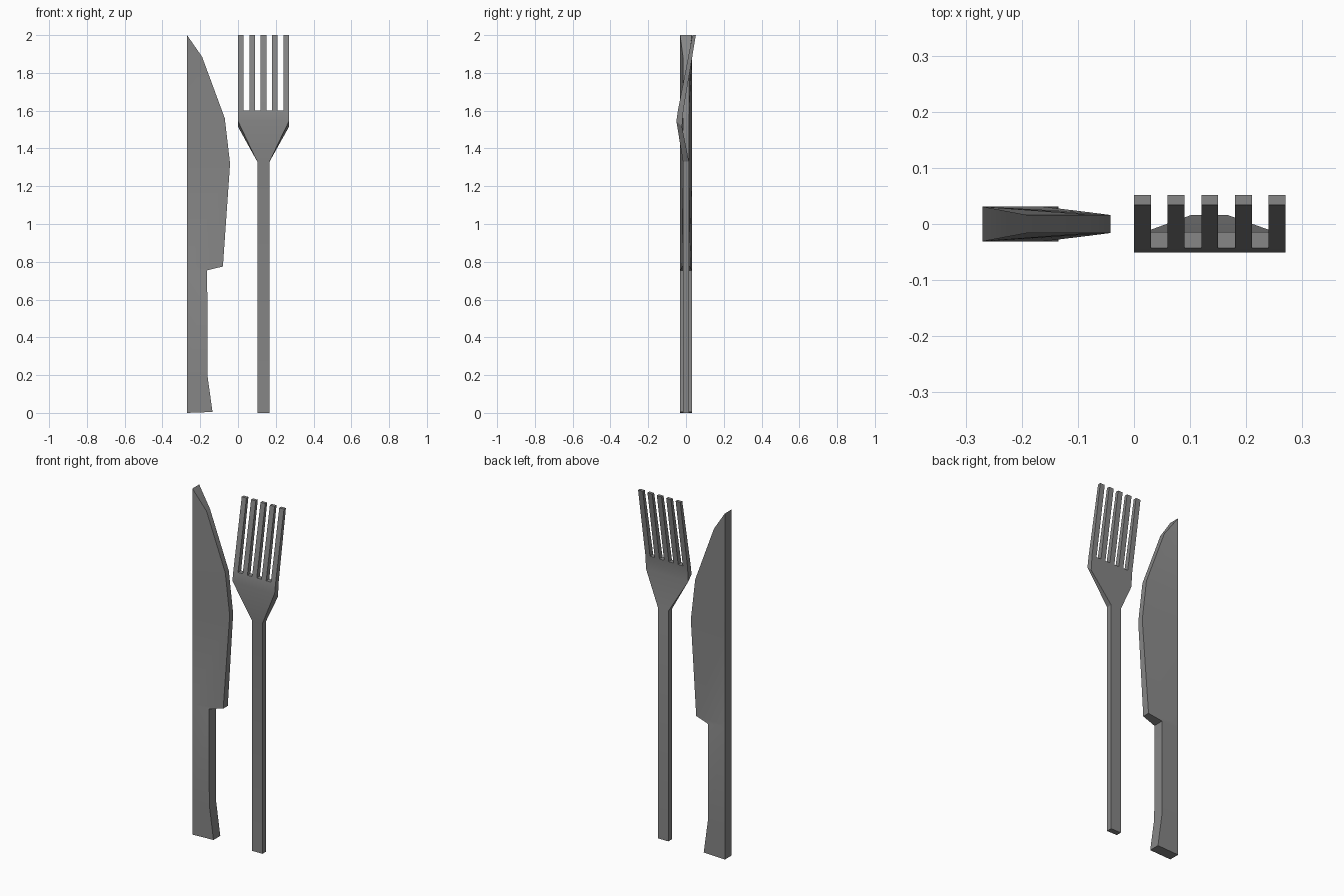
import bpy, bmesh, math
from collections import Counter

if "Cube" in bpy.data.objects:
    bpy.data.objects.remove(bpy.data.objects["Cube"])

dark = bpy.data.materials.new("dark_metal")
dark.diffuse_color = (0.24, 0.24, 0.24, 1.0)
dark.use_nodes = True
dark.node_tree.nodes["Principled BSDF"].inputs["Base Color"].default_value = dark.diffuse_color


def slab(name, points, cells):
    """Build a closed slab. points: key -> (x, front y, front z, back y, back z);
    cells: key loops, counter-clockwise as seen from the front."""
    bm = bmesh.new()
    front = {k: bm.verts.new((x, yf, zf)) for k, (x, yf, zf, yb, zb) in points.items()}
    back = {k: bm.verts.new((x, yb, zb)) for k, (x, yf, zf, yb, zb) in points.items()}
    edges = Counter()
    for cell in cells:
        bm.faces.new([front[k] for k in cell])
        bm.faces.new([back[k] for k in reversed(cell)])
        edges.update(zip(cell, cell[1:] + cell[:1]))
    # walls along the outline only
    for a, b in list(edges):
        if (b, a) not in edges:
            bm.faces.new((front[b], front[a], back[a], back[b]))
    bmesh.ops.recalc_face_normals(bm, faces=bm.faces)
    mesh = bpy.data.meshes.new(name)
    bm.to_mesh(mesh)
    bm.free()
    mesh.materials.append(dark)
    # soft bends, crisp corners
    mesh.shade_smooth()
    mesh.set_sharp_from_angle(angle=math.radians(30))
    obj = bpy.data.objects.new(name, mesh)
    bpy.context.collection.objects.link(obj)
    return obj


# Knife: straight thick spine on the left, thinner cutting edge on the right
SPINE_X, SPINE_Y = -0.27, 0.031
edge = [  # x, z, half thickness
    (-0.135, 0.005, 0.031), (-0.162, 0.20, 0.031), (-0.163, 0.755, 0.031),
    (-0.08, 0.775, 0.021), (-0.042, 1.32, 0.016), (-0.07, 1.56, 0.016),
    (-0.19, 1.885, 0.016),
]
pts, cells = {}, []
for i, (x, z, h) in enumerate(edge):
    zs = 0.0 if i == 0 else z
    pts["s", i] = (SPINE_X, -SPINE_Y, zs, SPINE_Y, zs)
    pts["e", i] = (x, -h, z, h, z)
    if i:
        cells.append([("s", i - 1), ("e", i - 1), ("e", i), ("s", i)])
last = len(edge) - 1
pts["tip"] = (SPINE_X, -SPINE_Y, 2.0, SPINE_Y, 2.0)
cells.append([("s", last), ("e", last), "tip"])
slab("knife", pts, cells)

# Fork: straight handle, flared palm, five tines leaning back
pts = {}
for side, xh, xw in (("l", 0.102, 0.0), ("r", 0.167, 0.27)):
    pts[side, "foot"] = (xh, -0.016, 0.0, 0.016, 0.0)
    pts[side, "neck"] = (xh, -0.016, 1.33, 0.016, 1.33)
    pts[side, "wide"] = (xw, -0.051, 1.545, -0.021, 1.515)
for i in range(10):
    x = 0.03 * i
    pts["root", i] = (x, -0.043, 1.6, -0.014, 1.6)
    pts["end", i] = (x, 0.034, 2.0, 0.052, 2.0)
cells = [
    [("l", "foot"), ("r", "foot"), ("r", "neck"), ("l", "neck")],
    [("l", "neck"), ("r", "neck"), ("r", "wide"), ("l", "wide")],
    [("l", "wide"), ("r", "wide")] + [("root", i) for i in reversed(range(10))],
]
for i in range(0, 10, 2):
    cells.append([("root", i), ("root", i + 1), ("end", i + 1), ("end", i)])
slab("fork", pts, cells)
